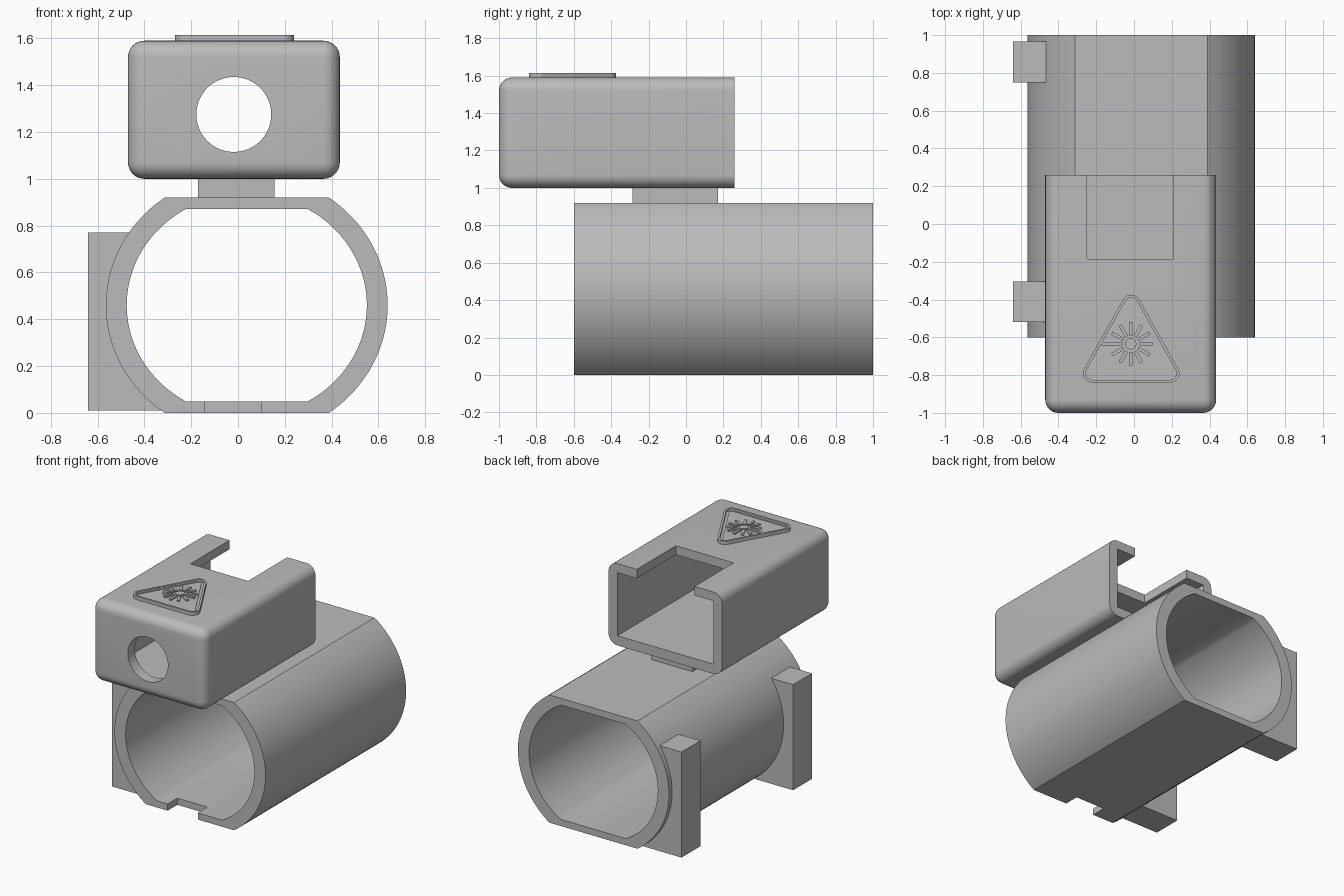
import bpy, bmesh
from math import pi, sin, cos, asin, radians
from mathutils import Matrix, Vector

old = bpy.data.objects.get("Cube")
if old:
    bpy.data.objects.remove(old, do_unlink=True)

grey = bpy.data.materials.new("plain grey")
grey.use_nodes = True
colour = (0.5, 0.5, 0.5, 1)
grey.diffuse_color = colour
grey.node_tree.nodes["Principled BSDF"].inputs["Base Color"].default_value = colour


def finish(name, bm, smooth=True):
    bmesh.ops.recalc_face_normals(bm, faces=bm.faces)
    mesh = bpy.data.meshes.new(name)
    bm.to_mesh(mesh)
    bm.free()
    mesh.materials.append(grey)
    obj = bpy.data.objects.new(name, mesh)
    bpy.context.collection.objects.link(obj)
    if smooth:
        shade(obj)
    return obj


def activate(obj):
    bpy.ops.object.select_all(action='DESELECT')
    obj.select_set(True)
    bpy.context.view_layer.objects.active = obj


def shade(obj):
    activate(obj)
    bpy.ops.object.shade_smooth_by_angle(angle=radians(30))


def box_mesh(lo, hi):
    bm = bmesh.new()
    lo, hi = Vector(lo), Vector(hi)
    bmesh.ops.create_cube(bm, size=1, matrix=Matrix.Translation((lo + hi) / 2)
                          @ Matrix.Diagonal((*(hi - lo), 1)))
    return bm


def box(name, lo, hi):
    return finish(name, box_mesh(lo, hi), False)


def prism(name, points, offset):
    """Extrude one closed outline."""
    bm = bmesh.new()
    face = bm.faces.new([bm.verts.new(p) for p in points])
    new = bmesh.ops.extrude_face_region(bm, geom=[face])["geom"]
    bmesh.ops.translate(bm, vec=offset, verts=[v for v in new if isinstance(v, bmesh.types.BMVert)])
    return finish(name, bm)


def ring(name, outer, inner, offset):
    """Extrude the band between two outlines of equal length."""
    bm = bmesh.new()
    shift = Vector(offset)
    loops = [[bm.verts.new(Vector(p) + s) for p in pts]
             for pts, s in ((outer, shift * 0), (outer, shift), (inner, shift), (inner, shift * 0))]
    n = len(outer)
    for k in range(4):
        a, b = loops[k], loops[(k + 1) % 4]
        for i in range(n):
            j = (i + 1) % n
            bm.faces.new((a[i], a[j], b[j], b[i]))
    return finish(name, bm)


def cut(obj, cutter):
    mod = obj.modifiers.new("cut", 'BOOLEAN')
    mod.operation, mod.solver, mod.object = 'DIFFERENCE', 'EXACT', cutter
    activate(obj)
    bpy.ops.object.modifier_apply(modifier=mod.name)
    bpy.data.objects.remove(cutter, do_unlink=True)


# Barrel sleeve: flattened oval tube with a notch in the front lower edge
CX, CZ, FRONT, BACK = 0.0375, 0.46, -0.6, 1.0


def flat_oval(a, b, half, y, n=40):
    t = asin(half / b)
    pts = []
    for start in (0, pi):
        for i in range(n + 1):
            u = start - t + 2 * t * i / n
            pts.append((CX + a * cos(u), y, CZ + b * sin(u)))
    return pts


sleeve = ring("sleeve", flat_oval(0.602, 0.566, 0.46, FRONT),
              flat_oval(0.513, 0.477, 0.412, FRONT), (0, BACK - FRONT, 0))
cut(sleeve, box("notch_cutter", (-0.14, -0.7, -0.1), (0.10, -0.49, 0.1)))
shade(sleeve)

# Two side lugs whose inner face follows the sleeve wall
for name, y in (("front_lug", -0.52), ("rear_lug", 0.75)):
    arc = []
    for i in range(21):
        z = 0.77 - 0.76 * i / 20
        arc.append((CX - 0.58 * (1 - ((z - CZ) / 0.55) ** 2) ** 0.5, y, z))
    prism(name, [(-0.64, y, 0.01), (-0.64, y, 0.77)] + arc, (0, 0.215, 0))

# Neck between sleeve and housing
box("neck", (-0.17, -0.285, 0.915), (0.155, 0.17, 1.01))

# Housing: rounded shell, open at the back, with a lens hole and a top slot
bm = box_mesh((-0.47, -1, 1.0), (0.435, 0.26, 1.59))
edges = [e for e in bm.edges if min(v.co.y for v in e.verts) < 0]
bmesh.ops.bevel(bm, geom=edges, offset=0.07, segments=8, profile=0.5, affect='EDGES')
housing = finish("housing", bm, False)
cut(housing, box("cavity_cutter", (-0.4, -0.92, 1.07), (0.365, 0.5, 1.525)))
cut(housing, box("slot_cutter", (-0.25, -0.185, 1.4), (0.21, 0.5, 1.8)))
bm = bmesh.new()
bmesh.ops.create_cone(bm, cap_ends=True, segments=64, radius1=0.16, radius2=0.16, depth=0.4,
                      matrix=Matrix.Translation((-0.018, -1, 1.275)) @ Matrix.Rotation(pi / 2, 4, 'X'))
cut(housing, finish("lens_cutter", bm, False))
shade(housing)

# Warning badge on top: rounded triangle rim, inner plate and raised starburst
TOP = 1.588


def triangle(r, n=10):
    pts = []
    for (x, y), mid in (((-0.015, -0.425), 90), ((-0.22, -0.79), 210), ((0.19, -0.79), 330)):
        for i in range(n + 1):
            u = radians(mid - 60 + 120 * i / n)
            pts.append((x + r * cos(u), y + r * sin(u), TOP))
    return pts


ring("badge_rim", triangle(0.05), triangle(0.035), (0, 0, 0.027))
ring("badge_groove", triangle(0.036), triangle(0.017), (0, 0, 0.012))
prism("badge_plate", triangle(0.018), (0, 0, 0.017))

BX, BY = -0.017, -0.635
prism("burst_hub", [(BX + 0.03 * cos(i * pi / 8), BY + 0.03 * sin(i * pi / 8), TOP)
                    for i in range(16)], (0, 0, 0.027))
for i in range(12):
    long_ray = i == 6
    ray = box(f"burst_ray_{i + 1}", (0.045, -0.009, 0), (0.155 if long_ray else 0.115, 0.009, 0.027))
    ray.matrix_world = Matrix.Translation((BX, BY, TOP)) @ Matrix.Rotation(i * pi / 6, 4, 'Z')
